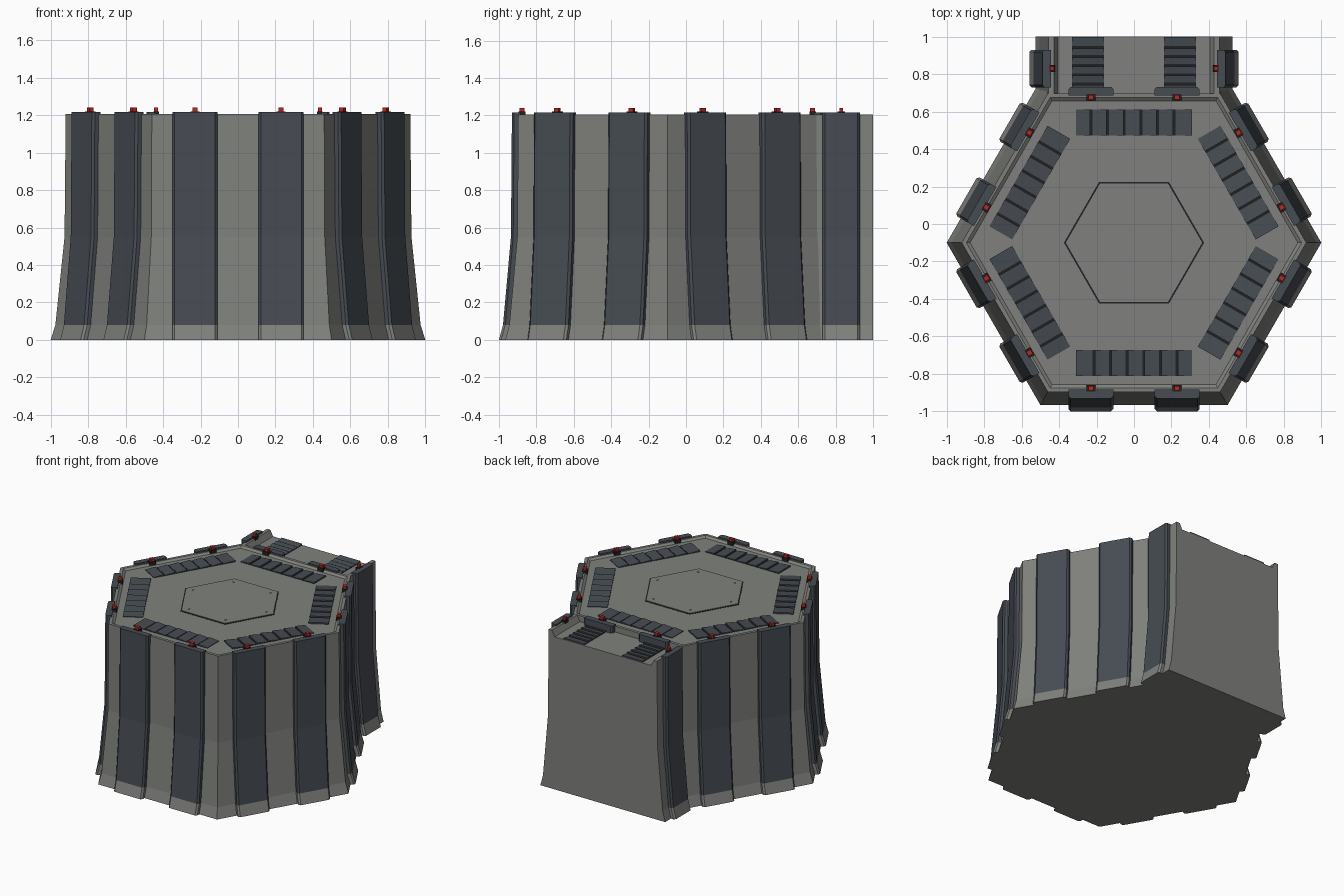
import bpy, bmesh, math
from mathutils import Matrix, Vector

if "Cube" in bpy.data.objects:
    bpy.data.objects.remove(bpy.data.objects["Cube"])

CY = -0.1                      # centre of the hexagon
A = math.cos(math.pi / 6)      # apothem / radius
RIM, DECK, FLOOR = 1.205, 1.192, 1.16
PROFILE = [(0, 1.0), (0.08, 0.975), (0.55, 0.926), (RIM, 0.92)]   # z, corner radius


def mat(name, c):
    m = bpy.data.materials.new(name)
    m.diffuse_color = (*c, 1)
    m.use_nodes = True
    m.node_tree.nodes["Principled BSDF"].inputs["Base Color"].default_value = m.diffuse_color
    return m


HULL = mat("hull grey", (0.215, 0.222, 0.205))
SLATE = mat("slate panel", (0.062, 0.073, 0.086))
BLACK = mat("dark trim", (0.014, 0.015, 0.017))
LAMP = mat("red lamp", (0.6, 0.015, 0.008))


def make(name, bm, mats, matrix=None):
    bmesh.ops.recalc_face_normals(bm, faces=bm.faces)
    me = bpy.data.meshes.new(name)
    if matrix:
        bm.transform(matrix)
    bm.to_mesh(me)
    bm.free()
    for m in mats:
        me.materials.append(m)
    ob = bpy.data.objects.new(name, me)
    bpy.context.collection.objects.link(ob)
    return ob


def loft(bm, rings):
    """Closed skin through equal-length rings, capped at both ends."""
    vs = [[bm.verts.new(p) for p in r] for r in rings]
    n = len(vs[0])
    for a, b in zip(vs, vs[1:]):
        for i in range(n):
            bm.faces.new((a[i], a[(i + 1) % n], b[(i + 1) % n], b[i]))
    bm.faces.new(vs[0])
    bm.faces.new(vs[-1])


def hexring(r, z):
    return [(r * math.cos(i * math.pi / 3), CY + r * math.sin(i * math.pi / 3), z) for i in range(6)]


def box(bm, x0, x1, y0, y1, z0, z1, mi=0):
    before = set(bm.faces)
    loft(bm, [[(x0, y0, z), (x1, y0, z), (x1, y1, z), (x0, y1, z)] for z in (z0, z1)])
    for f in set(bm.faces) - before:
        f.material_index = mi


def side(i):
    """Local frame of a hexagon side: x along the side, y outwards."""
    return Matrix.Translation((0, CY, 0)) @ Matrix.Rotation(i * math.pi / 3, 4, 'Z')


# main hexagonal body with raised chamfered rim
bm = bmesh.new()
loft(bm, [hexring(r, z) for z, r in PROFILE] + [hexring(0.895, RIM), hexring(0.875, DECK)])
make("main_body", bm, [HULL])

# rear extension with a sunken floor between two low side walls
half = [(0.525 - (1 - r) * A, z) for z, r in PROFILE]
half[-1] = (half[-1][0], RIM - 0.001)
half += [(0.428, RIM - 0.001), (0.405, FLOOR)]
section = half + [(-x, z) for x, z in reversed(half)]
bm = bmesh.new()
loft(bm, [[(x, y, z) for x, z in section] for y in (0.68, 1.0)])
make("rear_extension", bm, [HULL])


def buttress(name, wall, centre, w, matrix):
    """Armour rib following the wall profile, grey foot, slate above."""
    bm = bmesh.new()
    rings = []
    for z, r in PROFILE:
        o = wall - (1 - r) * A
        if z == RIM:
            z = 1.216
        pts = [(-w, -0.012), (-w, 0.022), (-w + 0.012, 0.034),
               (w - 0.012, 0.034), (w, 0.022), (w, -0.012)]
        rings.append([(centre + t, o + d, z) for t, d in pts])
    loft(bm, rings)
    for f in bm.faces:
        f.material_index = 0 if f.calc_center_median().z < 0.08 else 1
    make(name, bm, [HULL, SLATE], matrix)


def lamp(name, t, r, matrix, s=1.0):
    bm = bmesh.new()
    box(bm, t - 0.024 * s, t + 0.024 * s, r - 0.018 * s, r + 0.018 * s, DECK - 0.01, 1.22, 0)
    box(bm, t - 0.013 * s, t + 0.013 * s, r - 0.013 * s, r + 0.013 * s, 1.215, 1.24, 1)
    make(name, bm, [BLACK, LAMP], matrix)


def grille(name, length, width, n, z, matrix):
    """Row of tilted slats along x with dark gaps."""
    bm = bmesh.new()
    box(bm, -length / 2, length / 2, -width / 2, width / 2, z - 0.005, z + 0.002, 1)
    p = length / n
    for i in range(n):
        a = -length / 2 + i * p
        b = a + p - (0.013 if i < n - 1 else 0)
        loft(bm, [[(a, y, z), (b, y, z), (b, y, z + 0.011), (a, y, z + 0.004)]
                  for y in (-width / 2, width / 2)])
    make(name, bm, [SLATE, BLACK], matrix)


# ribs, lamps and deck grilles on all six sides
for i in range(6):
    m = side(i)
    for s in (-1, 1):
        buttress(f"side_rib_{i}_{s}", A, s * 0.23, 0.12, m)
        lamp(f"rim_lamp_{i}_{s}", s * 0.23, 0.777, m)
    grille(f"deck_grille_{i}", 0.62, 0.14, 7, DECK, m @ Matrix.Translation((0, 0.642, 0)))

# ribs, lamps and floor grilles of the rear extension
for s in (-1, 1):
    m = Matrix.Translation((0, 0.83, 0)) @ Matrix.Rotation(-s * math.pi / 2, 4, 'Z')
    buttress(f"extension_rib_{s}", 0.525, 0, 0.1, m)
    lamp(f"extension_lamp_{s}", 0, 0.437, m, 0.8)
    grille(f"extension_grille_{s}", 0.29, 0.17, 6, FLOOR,
           Matrix.Translation((s * 0.245, 0.853, 0)) @ Matrix.Rotation(math.pi / 2, 4, 'Z'))

# central hatch: dark seam, plate and corner bolts
bm = bmesh.new()
loft(bm, [hexring(0.374, DECK - 0.004), hexring(0.374, DECK + 0.002)])
make("hatch_seam", bm, [BLACK])
bm = bmesh.new()
loft(bm, [hexring(0.364, DECK - 0.004), hexring(0.364, DECK + 0.005)])
make("hatch_plate", bm, [HULL])
bm = bmesh.new()
for x, y, z in hexring(0.31, DECK + 0.006):
    bmesh.ops.create_cone(bm, cap_ends=True, segments=6, radius1=0.007, radius2=0.007,
                          depth=0.006, matrix=Matrix.Translation((x, y, z)))
make("hatch_bolts", bm, [HULL])
